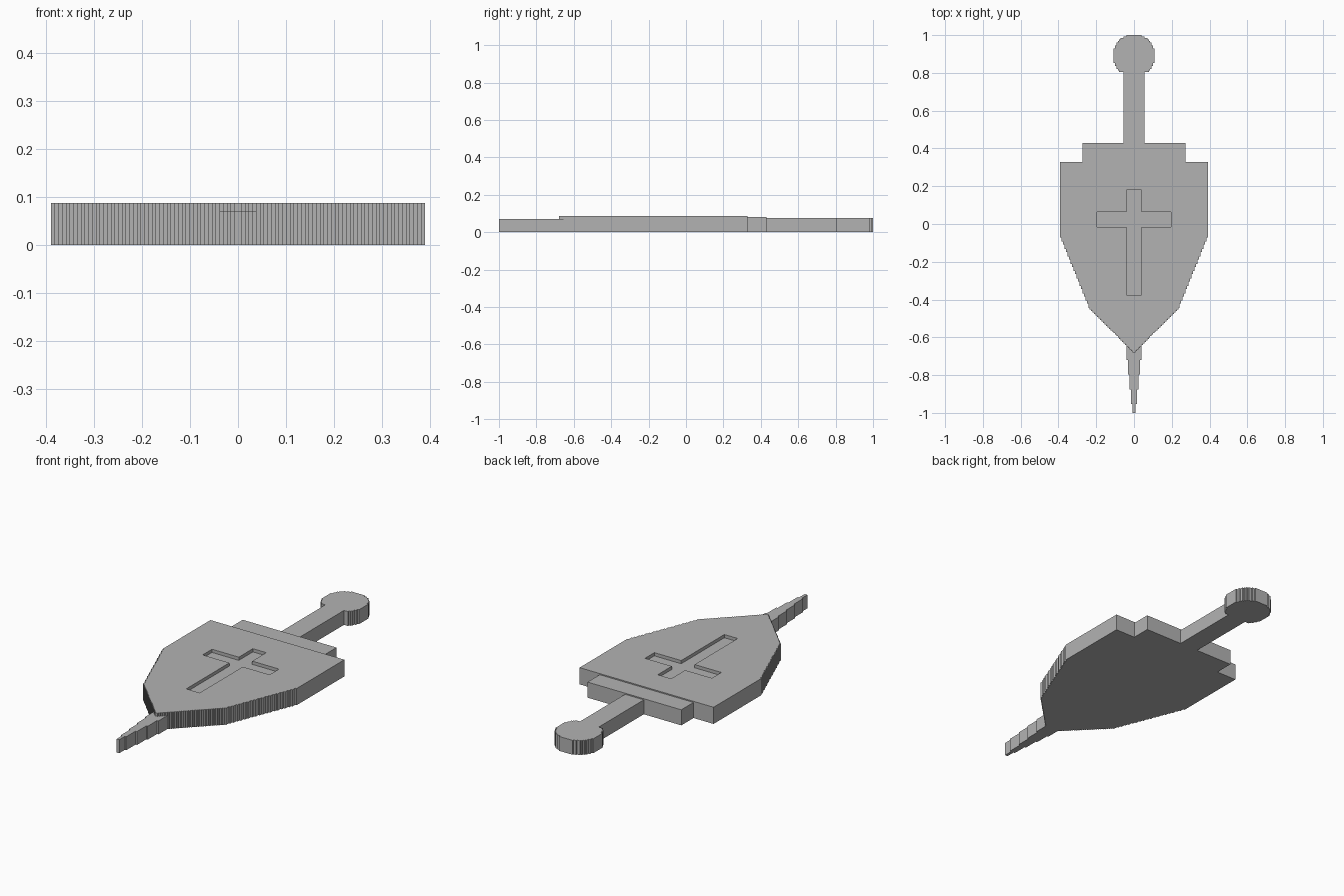
import bpy, bmesh, math

PX = 2 / 256  # width of one stair step; outlines are given in steps

cube = bpy.data.objects.get("Cube")
if cube:
    bpy.data.objects.remove(cube, do_unlink=True)

stone = bpy.data.materials.new("plain grey")
stone.use_nodes = True
grey = (0.45, 0.45, 0.45, 1)
stone.diffuse_color = grey
stone.node_tree.nodes["Principled BSDF"].inputs["Base Color"].default_value = grey


def slab(name, start, end, half_width, bottom, top):
    """Extrude a mirrored, stair-stepped outline whose half width depends on y."""
    side = []
    last = None
    for row in range(start, end):
        w = max(1, round(half_width(row + 0.5)))
        if w != last:
            if last is not None:
                side.append((last, row))
            side.append((w, row))
            last = w
    side.append((last, end))
    outline = side + [(-x, y) for x, y in reversed(side)]

    bm = bmesh.new()
    face = bm.faces.new([bm.verts.new((x * PX, y * PX, bottom)) for x, y in outline])
    result = bmesh.ops.extrude_face_region(bm, geom=[face])
    for item in result["geom"]:
        if isinstance(item, bmesh.types.BMVert):
            item.co.z = top
    bmesh.ops.recalc_face_normals(bm, faces=bm.faces)
    mesh = bpy.data.meshes.new(name)
    bm.to_mesh(mesh)
    bm.free()
    mesh.materials.append(stone)
    obj = bpy.data.objects.new(name, mesh)
    bpy.context.collection.objects.link(obj)
    return obj


def shield_width(y):
    if y > -8:
        return 50
    if y > -58:
        return 50 + (y + 8) * 0.4
    return 30 + (y + 58) * 1.03


def cross_width(y):
    return 25 if -2 < y < 8 else 5


def blade_width(y):
    return 1 + (y + 132) // 10


def pommel_width(y):
    return math.sqrt(14.4 ** 2 - (y - 114) ** 2)


# Sword showing above and below the shield
slab("blade_tip", -128, -81, blade_width, 0, 0.071)
slab("crossguard", 42, 55, lambda y: 35, 0, 0.082)
slab("grip", 55, 103, lambda y: 7, 0, 0.076)
slab("pommel", 103, 128, pommel_width, 0, 0.076)

# Shield with a recessed cross
shield = slab("shield", -87, 42, shield_width, 0, 0.088)
cutter = slab("cross_cutter", -48, 23, cross_width, 0.071, 0.12)
cutter.hide_render = True
cut = shield.modifiers.new("cross_recess", "BOOLEAN")
cut.operation = "DIFFERENCE"
cut.solver = "EXACT"
cut.object = cutter
depsgraph = bpy.context.evaluated_depsgraph_get()
carved = bpy.data.meshes.new_from_object(shield.evaluated_get(depsgraph))
shield.modifiers.clear()
shield.data = carved
bpy.data.objects.remove(cutter, do_unlink=True)
